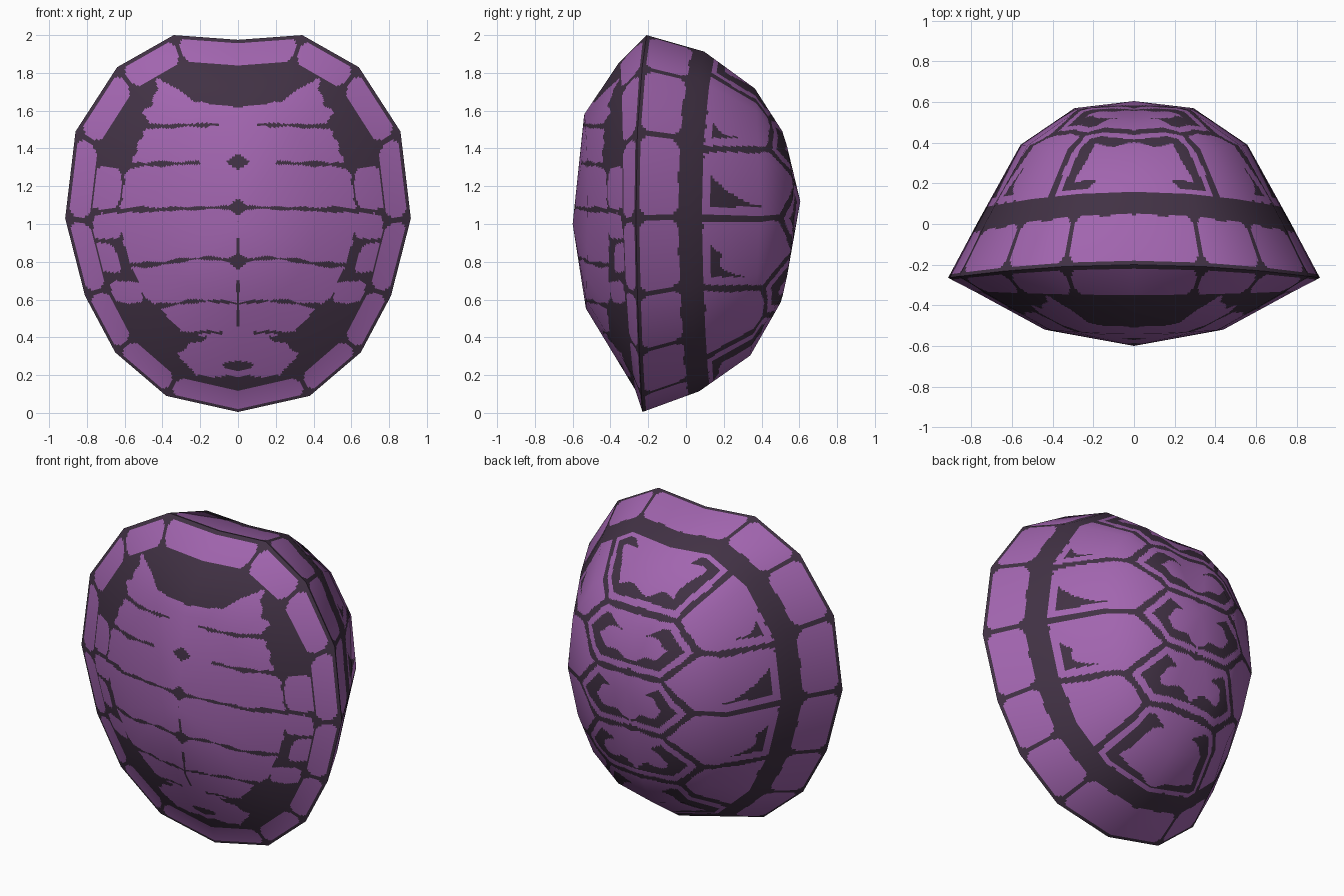
import bpy, math
from mathutils import Vector
from math import sin, hypot

cube = bpy.data.objects.get("Cube")
if cube:
    bpy.data.objects.remove(cube)


def material(name, rgb):
    m = bpy.data.materials.new(name)
    m.diffuse_color = (*rgb, 1)
    m.use_nodes = True
    bsdf = next(n for n in m.node_tree.nodes if n.type == 'BSDF_PRINCIPLED')
    bsdf.inputs["Base Color"].default_value = (*rgb, 1)
    return m


PURPLE, DARK = 0, 1
MATERIALS = [material("purple_scute", (0.36, 0.13, 0.43)),
             material("dark_seam", (0.053, 0.031, 0.058))]

# Half of the rim outline (x, z), from the top centre to the bottom centre
RIM = [(0, 1.975), (.34, 2), (.64, 1.83), (.86, 1.49), (.915, 1.03),
       (.81, .62), (.65, .32), (.38, .09), (0, .005)]
HALF = len(RIM) - 1
COLS = 2 * HALF
FINE = 28
WIDE, TALL = .915, 1.975


def fold(k):
    """Column number on one half of the outline."""
    k %= COLS
    return min(k, COLS - k)


def coarse_point(ring, k):
    scale, low, high, y_top, y_side, y_low = ring
    x, z = RIM[fold(k)]
    side = (x / WIDE) ** 2
    y_end = y_top if fold(k) <= HALF // 2 else y_low
    sign = 1 if k % COLS <= HALF else -1
    return Vector((sign * x * scale, y_side * side + y_end * (1 - side),
                   low + z / TALL * (high - low)))


def build_half(name, rings, steps, facing, paint):
    """Coarse rings from rim to centre, finely gridded so the scutes can be painted."""
    last = len(rings) - 1
    P = [[coarse_point(r, k) for k in range(COLS)] for r in rings]
    N = []
    for r in range(last + 1):
        row = []
        for k in range(COLS):
            along = P[r][(k + 1) % COLS] - P[r][k - 1]
            inward = P[min(r + 1, last)][k] - P[max(r - 1, 0)][k]
            row.append(along.cross(inward).normalized() * facing
                       if r < last else Vector((0, facing, 0)))
        N.append(row)

    def blend(grid, r, k, a, b):
        k2 = (k + 1) % COLS
        return grid[r][k].lerp(grid[r][k2], a).lerp(grid[r + 1][k].lerp(grid[r + 1][k2], a), b)

    verts, normals, faces, tones = [], [], [], []
    levels = [(r, s / n) for r, n in enumerate(steps) for s in range(n)]
    width = COLS * FINE
    for r, b in levels:
        for c in range(width):
            k, a = c // FINE, c % FINE / FINE
            verts.append(blend(P, r, k, a, b))
            normals.append(blend(N, r, k, a, b).normalized())
    verts.append(P[last][0])
    normals.append(N[last][0])

    for i, (r, b) in enumerate(levels):
        t = r + b + .5 / steps[r]
        for c in range(width):
            d = (c + 1) % width
            f = [i * width + c, i * width + d]
            if i + 1 < len(levels):
                f += [(i + 1) * width + d, (i + 1) * width + c]
            else:
                f.append(len(verts) - 1)
            mid = sum((verts[v] for v in f), Vector()) / len(f)
            tones.append(paint(abs(mid.x), mid.z, fold((c + .5) / FINE), t))
            faces.append(f if facing > 0 else f[::-1])

    mesh = bpy.data.meshes.new(name)
    mesh.from_pydata(verts, [], faces)
    for m in MATERIALS:
        mesh.materials.append(m)
    mesh.polygons.foreach_set("material_index", tones)
    mesh.polygons.foreach_set("use_smooth", [True] * len(faces))
    mesh.update()
    mesh.normals_split_custom_set_from_vertices(normals)
    obj = bpy.data.objects.new(name, mesh)
    bpy.context.collection.objects.link(obj)
    return obj


def wobble(x, z):
    return .006 * sin(41 * x + 17 * z) + .005 * sin(67 * z - 29 * x)


def rim_scute(u, across, length):
    """Rounded plates around the edge, parted at every outline corner but the centre ones."""
    if u < 1:
        a = 1 - u
    elif u > HALF - 1:
        a = u - HALF + 1
    else:
        a = min(u % 1, 1 - u % 1)
    a, c, r = a * .4 - .02, across * length, .04
    if a < r and c < r:
        return a > 0 and c > 0 and hypot(r - a, r - c) < r
    return a > 0 and c > 0


# Back scutes: cells around a middle row and a side row of centres
SITES = [(0, z) for z in (1.72, 1.4, 1.04, .68, .36)] + \
        [(.62, z) for z in (1.58, 1.21, .85, .47)]
STRETCH = 1.8 ** 2


def paint_back(x, z, u, t):
    w = wobble(x, z)
    if t < 1.14:
        scallop = .035 * abs(sin(u * math.pi * 2)) + w
        return PURPLE if rim_scute(u, min(t - .06, .78 + scallop - t), .33) else DARK
    near = sorted(((x - a) ** 2 + STRETCH * (z - b) ** 2, a, b) for a, b in SITES)
    d1, a1, b1 = near[0]
    inset = (t - 1.16) * .42
    for d2, a2, b2 in near[1:4]:
        inset = min(inset, (d2 - d1) / (2 * hypot(a1 - a2, STRETCH * (b1 - b2))))
    if inset < .017 + w * .4:
        return DARK
    # Dark crescent inside each scute
    dx, dz = x - a1, z - b1
    size = hypot(dx, dz) + .001
    if a1 == 0:
        thick = (.015 + .05 * abs(dx) / size) if dz / size < .5 else 0
        start = .052
    else:
        thick = .1 * max(0, (.75 * dx - .65 * dz) / size - .1)
        start = .06
    return DARK if start < inset < start + thick + w * (thick > 0) else PURPLE


# Belly plates: half outline, seams across it, and small bridge plates beside it
BELLY = [(-.01, 1.62), (.22, 1.64), (.3, 1.7), (.42, 1.77), (.45, 1.66), (.5, 1.58),
         (.46, 1.52), (.51, 1.49), (.56, 1.35), (.61, 1.24), (.63, 1.0), (.6, .88),
         (.55, .74), (.5, .62), (.41, .55), (.3, .43), (.17, .41), (.32, .31),
         (.22, .2), (-.01, .19)]
SEAMS = [(1.53, .08), (1.33, .2), (1.09, 0), (.8, 0), (.575, 0), (.41, .08)]
BRIDGES = [(.7, 1.19, .08, .115), (.69, .99, .08, .07), (.69, .82, .055, .08),
           (.59, .64, .08, .06)]


def inside(poly, x, z):
    hit = False
    for (xa, za), (xb, zb) in zip(poly, poly[1:] + poly[:1]):
        if (za > z) != (zb > z) and x < xa + (z - za) * (xb - xa) / (zb - za):
            hit = not hit
    return hit


def paint_front(x, z, u, t):
    w = wobble(x, z)
    if t < 1:
        return PURPLE if rim_scute(u, min(t - .12, .93 - t), .17) else DARK
    for a, b, half_x, half_z in BRIDGES:
        if ((x - a - .3 * (z - b) * (1 if b < .9 else -.3)) / half_x) ** 4 \
                + ((z - b) / half_z) ** 4 < .9 + 10 * w:
            return PURPLE
    if not inside(BELLY, x + w, z + w):
        return DARK
    for level, start in SEAMS:
        gap = abs(z - level - .018 * sin(9 * x) * (level < 1) + .03 * x * (level > 1))
        if x > start and gap < .008 + .02 * max(0, x - .25) + w * .5:
            return DARK
        if .7 < level < 1.4 and gap + x * .7 < .045:
            return DARK
    # Short marks along the middle, and a spot on the lowest plate
    if x < .008 and (.46 < z < .7 or .82 < z < .93):
        return DARK
    if (x / .08) ** 2 + ((z - .25) / .025) ** 2 < 1:
        return DARK
    return PURPLE


# Rings: width scale, lowest z, highest z, then y at the top, side and bottom
EDGE = (1, 0, 1.975, -.2, -.265, -.23)
build_half("back_shell", [EDGE, (.84, .11, 1.89, .11, .01, .07), (.61, .3, 1.7, .36, .39, .34),
                          (.32, .58, 1.48, .5, .57, .5), (0, 1.12, 1.12, .605, .605, .605)],
           [32, 36, 32, 32], 1, paint_back)
build_half("belly_shell", [EDGE, (.852, .12, 1.83, -.36, -.335, -.27),
                           (.48, .55, 1.57, -.54, -.52, -.53), (0, 1, 1, -.6, -.6, -.6)],
           [16, 40, 48], -1, paint_front)
